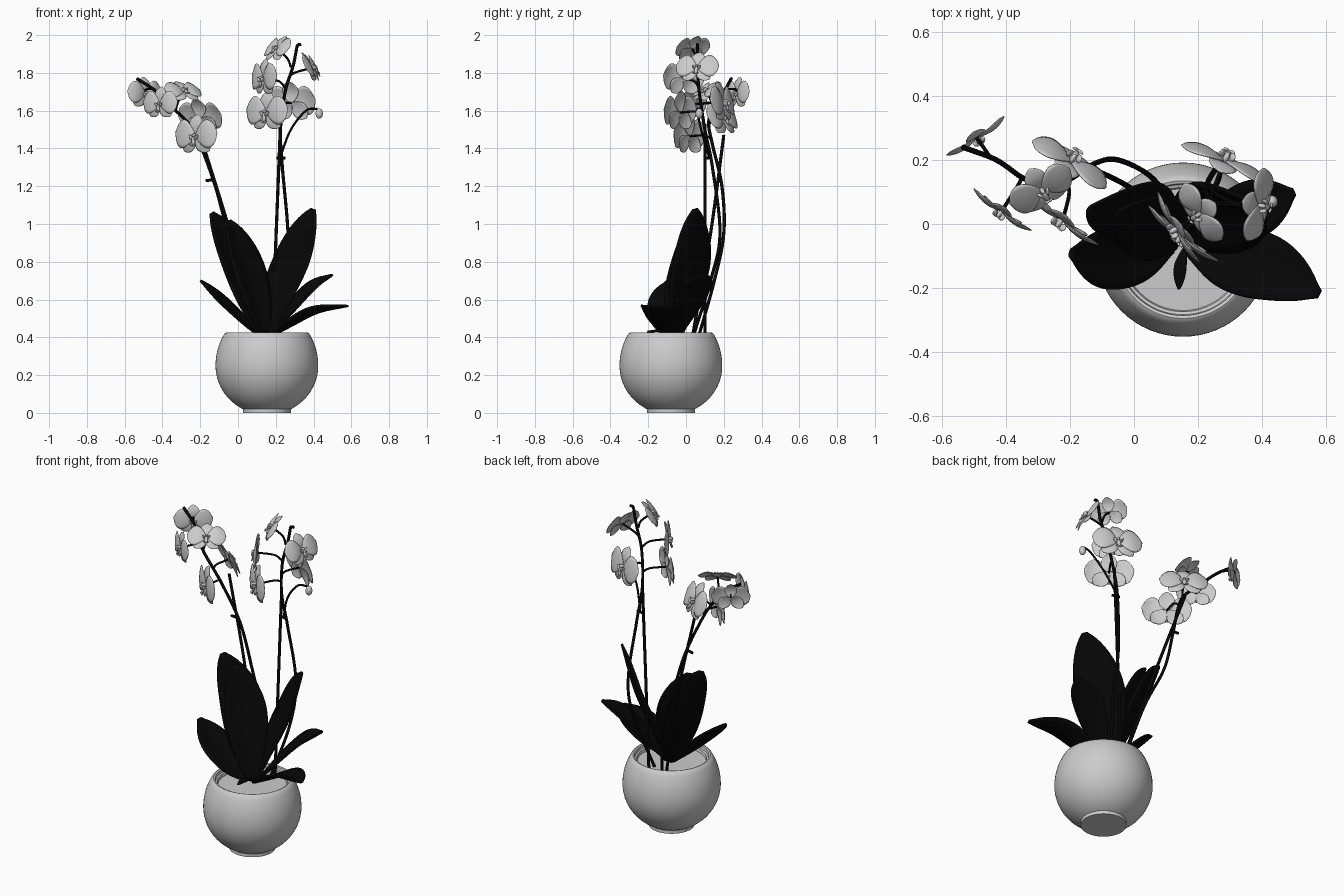
import bpy, bmesh, math
from mathutils import Vector, Matrix

if "Cube" in bpy.data.objects:
    bpy.data.objects.remove(bpy.data.objects["Cube"])

dark = bpy.data.materials.new("dark_green")
dark.diffuse_color = (0.002, 0.002, 0.002, 1)
dark.use_nodes = True
dark.node_tree.nodes["Principled BSDF"].inputs["Base Color"].default_value = dark.diffuse_color


def add_object(name, mesh, mat=None):
    ob = bpy.data.objects.new(name, mesh)
    bpy.context.collection.objects.link(ob)
    if mat and not mesh.materials:
        mesh.materials.append(mat)
    for p in mesh.polygons:
        p.use_smooth = True
    return ob


def to_mesh(bm, name):
    bmesh.ops.recalc_face_normals(bm, faces=bm.faces[:])
    me = bpy.data.meshes.new(name)
    bm.to_mesh(me)
    bm.free()
    return me


def spline(pts, n):
    """Smooth path through the points, n + 1 samples."""
    p = [Vector(q) for q in pts]
    p = [2 * p[0] - p[1]] + p + [2 * p[-1] - p[-2]]
    out = []
    for k in range(n + 1):
        f = k / n * (len(p) - 3)
        i = min(int(f), len(p) - 4)
        t = f - i
        a, b, c, d = p[i:i + 4]
        out.append(0.5 * (2 * b + (c - a) * t + (2 * a - 5 * b + 4 * c - d) * t ** 2
                          + (3 * b - a - 3 * c + d) * t ** 3))
    return out


def grid_faces(bm, rows):
    for r0, r1 in zip(rows, rows[1:]):
        for i in range(len(r0) - 1):
            bm.faces.new((r0[i], r0[i + 1], r1[i + 1], r1[i]))


def lathe(name, profile, centre, seg=64):
    bm = bmesh.new()
    vs = [bm.verts.new((r, 0, z)) for r, z in profile]
    es = [bm.edges.new(e) for e in zip(vs, vs[1:])]
    bmesh.ops.spin(bm, geom=vs + es, cent=(0, 0, 0), axis=(0, 0, 1),
                   angle=2 * math.pi, steps=seg, use_duplicate=False)
    bmesh.ops.remove_doubles(bm, verts=bm.verts[:], dist=1e-5)
    ob = add_object(name, to_mesh(bm, name))
    ob.location = centre
    bpy.context.view_layer.objects.active = ob
    ob.select_set(True)
    bpy.ops.object.shade_smooth_by_angle(angle=math.radians(35))
    ob.select_set(False)


def leaf(name, pts, side, width, blunt=0.75, fold=0.22):
    """Blade along a path, widest past the middle, creased along the midrib."""
    bm, rows, n, m = bmesh.new(), [], 24, 8
    path = spline(pts, n)
    for k, c in enumerate(path):
        t = k / n
        tan = (path[min(k + 1, n)] - path[max(k - 1, 0)]).normalized()
        s = Vector(side)
        s = (s - tan * s.dot(tan)).normalized()
        up = tan.cross(s)
        up *= 1 if up.z > 0 else -1
        w = width / 2 * max(0.04, 0.2 * (1 - t) + 0.98 * max(0, math.sin(math.pi * t ** 1.35)) ** blunt)
        if k == n:
            w = width * 0.06
        rows.append([bm.verts.new(c + s * w * u + up * w * fold * (abs(u) ** 1.4))
                     for u in [2 * j / m - 1 for j in range(m + 1)]])
    grid_faces(bm, rows)
    ob = add_object(name, to_mesh(bm, name), dark)
    mod = ob.modifiers.new("thick", 'SOLIDIFY')
    mod.thickness, mod.offset = 0.01, 0


def tube(name, pts, radius, mat=dark):
    cu = bpy.data.curves.new(name, 'CURVE')
    cu.dimensions = '3D'
    cu.bevel_depth, cu.bevel_resolution, cu.use_fill_caps = radius, 2, True
    path = spline(pts, 8 * (len(pts) - 1))
    sp = cu.splines.new('POLY')
    sp.points.add(len(path) - 1)
    for q, c in zip(sp.points, path):
        q.co = (*c, 1)
    cu.materials.append(mat)
    ob = bpy.data.objects.new(name, cu)
    bpy.context.collection.objects.link(ob)


# Round pot with foot, rim and planting surface
profile = [(0, 0), (0.127, 0), (0.127, 0.02)]
for k in range(21):
    z = 0.022 + 0.398 * k / 20
    h = 0.26 if z < 0.25 else 0.30
    profile.append((0.27 * math.sqrt(1 - ((z - 0.25) / h) ** 2) + 0.002, z))
profile += [(0.215, 0.425), (0.206, 0.422), (0.203, 0.405), (0.194, 0.402), (0.19, 0.385), (0, 0.385)]
lathe("pot", profile, (0.153, -0.08, 0))

# Leaves: path, width direction, width, tip bluntness
leaf("leaf_tall_left", [(.13, -.04, .40), (.05, .01, .6), (-.03, .06, .82), (-.14, .05, 1.06)], (.7, .7, .05), .23, .6)
leaf("leaf_tall_left_inner", [(.14, -.06, .40), (.09, -.03, .6), (.03, .02, .8), (-.05, .04, 1.02)], (.7, .7, .05), .22, .6)
leaf("leaf_tall_right", [(.16, -.05, .40), (.22, .01, .6), (.31, .05, .82), (.40, .05, 1.08)], (-.7, .7, 0), .26, .6)
leaf("leaf_mid_right", [(.17, -.05, .40), (.28, 0, .53), (.4, .06, .66), (.5, .10, .73)], (-.3, .9, .1), .17)
leaf("leaf_low_right", [(.17, -.08, .40), (.28, -.11, .46), (.42, -.14, .53), (.58, -.22, .565)], (.25, 1, -.1), .20)
leaf("leaf_low_left", [(.12, -.07, .40), (.02, -.10, .48), (-.1, -.1, .59), (-.2, -.09, .70)], (.2, 1, .1), .19)
leaf("leaf_small_front", [(.16, -.07, .40), (.145, -.13, .43), (.14, -.205, .43)], (1, .2, 0), .035)

# Flower stems, support stakes and ties
tube("stem_right", [(.19, .03, .38), (.26, .13, .7), (.265, .18, .95), (.235, .14, 1.3), (.225, .1, 1.5),
                    (.25, .07, 1.7), (.29, .06, 1.83), (.305, .06, 1.9), (.315, .06, 1.945), (.335, .06, 1.95)], .0085)
tube("stake_right", [(.18, .1, .38), (.2, .1, .9), (.225, .1, 1.53)], .0085)
tube("stem_left", [(.12, .06, .38), (.05, .15, .7), (-.05, .2, .95), (-.12, .19, 1.2), (-.2, .14, 1.42),
                   (-.26, .12, 1.53), (-.34, .14, 1.61), (-.43, .2, 1.70), (-.535, .24, 1.77)], .0085)
tube("stake_left", [(.11, .03, .38), (-.04, .13, .95), (-.2, .2, 1.47)], .0085)
tube("bud_branch", [(.225, .12, 1.36), (.28, .08, 1.5), (.36, .06, 1.6), (.42, .07, 1.61)], .006)
tube("tie_right", [(.205, .12, 1.35), (.25, .11, 1.35)], .008)
tube("tie_left", [(-.17, .18, 1.23), (-.12, .17, 1.235)], .008)

# Closed bud at the end of the side branch
bm = bmesh.new()
bmesh.ops.create_uvsphere(bm, u_segments=16, v_segments=10, radius=0.024)
bud = add_object("bud", to_mesh(bm, "bud"))
bud.location, bud.scale = (.43, .07, 1.585), (.8, .8, 1.15)


def petal(bm, angle, length, width, z, cup, p):
    """Rounded petal in the flower plane, pointing at the angle."""
    rows, n, m = [], 12, 8
    d = Vector((math.cos(angle), math.sin(angle), 0))
    s = Vector((-d.y, d.x, 0))
    for k in range(n + 1):
        t = k / n
        w = width / 2 * max(0.06, max(0, math.sin(math.pi * t ** p)) ** 0.62)
        rows.append([bm.verts.new(d * length * t + s * w * u
                     + Vector((0, 0, z + cup * (math.sin(math.pi * t) - t * t * 0.5) - 0.1 * w * u * u)))
                     for u in [2 * j / m - 1 for j in range(m + 1)]])
    grid_faces(bm, rows)


# Shared flower meshes: petals facing local +z, y up; lip and column in front
bm = bmesh.new()
for deg in (90, 222, 318):
    petal(bm, math.radians(deg), 0.115, 0.09, 0, 0.012, 1.1)
for deg in (8, 172):
    petal(bm, math.radians(deg), 0.14, 0.152, 0.008, 0.014, 1.3)
petal_mesh = to_mesh(bm, "petals")

bm = bmesh.new()


def blob(loc, scale, rot=0):
    mat = Matrix.Translation(loc) @ Matrix.Rotation(rot, 4, 'Z') @ Matrix.Diagonal((*scale, 1))
    bmesh.ops.create_uvsphere(bm, u_segments=12, v_segments=8, radius=1, matrix=mat)


blob((0, .004, .02), (.009, .010, .018))
blob((0, -.026, .026), (.012, .026, .007))
for sx in (-1, 1):
    blob((sx * .017, -.008, .026), (.006, .017, .013), -sx * .5)
    blob((sx * .010, -.050, .032), (.011, .005, .005), sx * .5)
lip_mesh = to_mesh(bm, "lip")

# Flowers: centre, facing direction, size, stalk start on the stem
flowers = [
    ((.155, -.03, 1.59), (-.62, -.78, .05), 1.0, (.235, .09, 1.58)),
    ((.28, .19, 1.64), (.4, .88, .2), 1.03, (.24, .08, 1.63)),
    ((.14, -.01, 1.77), (-.85, -.5, .05), .92, (.25, .07, 1.72)),
    ((.21, .035, 1.925), (-.6, -.4, .5), .76, (.28, .06, 1.83)),
    ((.385, .06, 1.825), (.85, -.2, .45), .84, (.27, .065, 1.78)),
    ((-.22, .02, 1.465), (-.6, -.78, .03), 1.0, (-.215, .135, 1.45)),
    ((-.20, .19, 1.56), (.5, .78, .38), .98, (-.25, .12, 1.52)),
    ((-.41, .045, 1.635), (-.58, -.8, .05), .80, (-.35, .145, 1.62)),
    ((-.29, .11, 1.70), (.3, -.5, .7), .78, (-.33, .135, 1.6)),
    ((-.495, .275, 1.69), (.55, -.82, .1), .78, (-.45, .21, 1.715)),
]
for i, (c, n, size, root) in enumerate(flowers, 1):
    c, n, root = Vector(c), Vector(n).normalized(), Vector(root)
    x = Vector((0, 0, 1)).cross(n).normalized()
    y = n.cross(x)
    rot = Matrix((x, y, n)).transposed().to_4x4()
    mat = Matrix.Translation(c) @ rot @ Matrix.Scale(size, 4)
    petals = add_object(f"flower_petals_{i}", petal_mesh)
    mod = petals.modifiers.new("thick", 'SOLIDIFY')
    mod.thickness, mod.offset = 0.003, 0
    lip = add_object(f"flower_lip_{i}", lip_mesh)
    petals.matrix_world = lip.matrix_world = mat
    tube(f"flower_stalk_{i}", [root, (root + c) / 2 - n * .025 + Vector((0, 0, .012)), c], .006)
